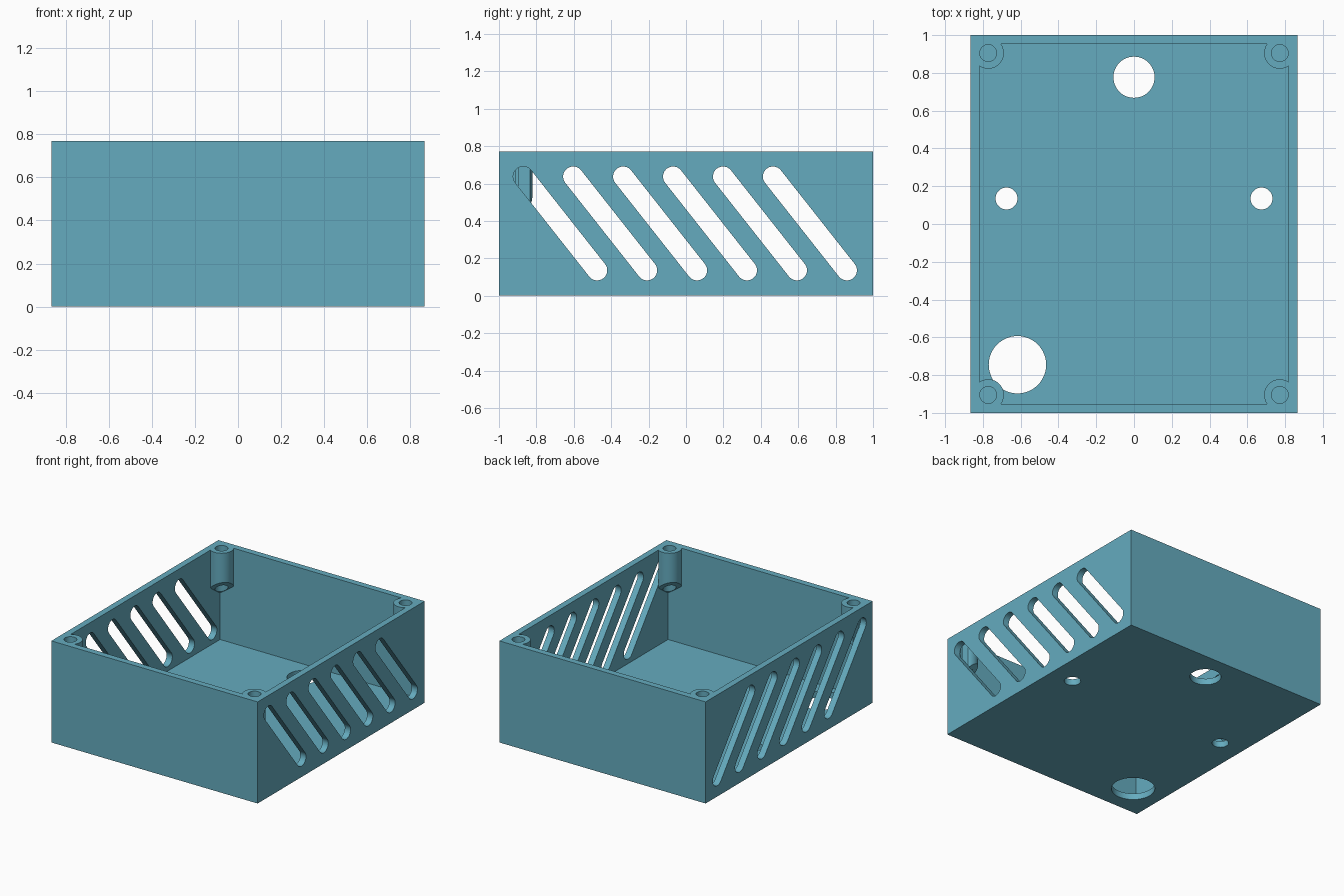
import bpy, bmesh, math
from mathutils import Vector, Matrix

if "Cube" in bpy.data.objects:
    bpy.data.objects.remove(bpy.data.objects["Cube"])

W, L, H, T = 0.865, 1.0, 0.77, 0.048     # half width, half length, height, wall
PX, PY, PR = 0.772, 0.905, 0.083         # screw post centre and radius

blue = bpy.data.materials.new("teal blue")
blue.diffuse_color = (0.13, 0.41, 0.52, 1)
blue.use_nodes = True
blue.node_tree.nodes["Principled BSDF"].inputs["Base Color"].default_value = blue.diffuse_color


def make(name, bm):
    bmesh.ops.recalc_face_normals(bm, faces=bm.faces)
    me = bpy.data.meshes.new(name)
    bm.to_mesh(me)
    bm.free()
    ob = bpy.data.objects.new(name, me)
    bpy.context.collection.objects.link(ob)
    me.materials.append(blue)
    return ob


def box(name, lo, hi):
    bm = bmesh.new()
    lo, hi = Vector(lo), Vector(hi)
    bmesh.ops.create_cube(bm, size=1, matrix=Matrix.Translation((lo + hi) / 2)
                          @ Matrix.Diagonal((*(hi - lo), 1)))
    return make(name, bm)


def cylinder(name, x, y, r, z0, z1, slope=None):
    bm = bmesh.new()
    bmesh.ops.create_cone(bm, cap_ends=True, segments=48, radius1=r, radius2=r, depth=z1 - z0,
                          matrix=Matrix.Translation((x, y, (z0 + z1) / 2)))
    if slope:  # trim the lower end with an inclined plane
        res = bmesh.ops.bisect_plane(bm, geom=bm.verts[:] + bm.edges[:] + bm.faces[:],
                                     plane_co=(x, y, 0.465), plane_no=slope, clear_inner=True)
        cut = [e for e in res["geom_cut"] if isinstance(e, bmesh.types.BMEdge)]
        bmesh.ops.contextual_create(bm, geom=cut)
    return make(name, bm)


def slot(name, x0, x1, top, bottom, r):
    # rounded slanted slot, extruded along x
    d = Vector(bottom) - Vector(top)
    a = math.atan2(d.y, d.x)
    pts = []
    for c, start in ((top, a + math.pi / 2), (bottom, a - math.pi / 2)):
        for i in range(17):
            t = start + math.pi * i / 16
            pts.append((c[0] + r * math.cos(t), c[1] + r * math.sin(t)))
    bm = bmesh.new()
    f = bm.faces.new([bm.verts.new((x0, y, z)) for y, z in pts])
    ext = bmesh.ops.extrude_face_region(bm, geom=[f])
    bmesh.ops.translate(bm, vec=(x1 - x0, 0, 0),
                        verts=[v for v in ext["geom"] if isinstance(v, bmesh.types.BMVert)])
    if f.is_valid and len(f.link_loops if hasattr(f, "link_loops") else f.loops) and \
            all(len(e.link_faces) == 1 for e in f.edges):
        bm.faces.remove(f)
        bmesh.ops.holes_fill(bm, edges=[e for e in bm.edges if e.is_boundary], sides=0)
    return make(name, bm)


def subtract(target, cutters):
    for c in cutters:
        m = target.modifiers.new("cut", 'BOOLEAN')
        m.operation, m.solver, m.object = 'DIFFERENCE', 'EXACT', c
        bpy.context.view_layer.objects.active = target
        bpy.ops.object.modifier_apply(modifier=m.name)
        bpy.data.objects.remove(c, do_unlink=True)


# Hollow interior, leaving the four corner screw posts standing
corners = [(sx, sy) for sx in (-1, 1) for sy in (-1, 1)]
cavity = box("cavity", (-W + T, -L + T, T), (W - T, L - T, 1.0))
subtract(cavity, [cylinder("post", sx * PX, sy * PY, PR, 0.2, 1.2,
                           slope=Vector((sx, sy, math.sqrt(2))))
                  for sx, sy in corners])

# Open case body
body = box("case_body", (-W, -L, 0), (W, L, H))
subtract(body, [cavity])

# Screw holes down the posts
subtract(body, [cylinder("screw_hole", sx * PX, sy * PY, 0.0445, 0.25, 1.0)
                for sx, sy in corners])

# Openings in the floor
subtract(body, [cylinder("floor_hole", x, y, r, -0.1, T + 0.1)
                for x, y, r in ((-0.617, -0.745, 0.152), (0, 0.777, 0.109),
                                (-0.675, 0.135, 0.058), (0.675, 0.135, 0.058))])

# Slanted vents on both side walls
for side in (-1, 1):
    subtract(body, [slot("vent", side * (W - T - 0.001), side * (W + 0.1),
                         (-0.87 + 0.267 * i, 0.637), (-0.475 + 0.267 * i, 0.136), 0.054)
                    for i in range(6)])

bpy.ops.object.select_all(action='DESELECT')
body.select_set(True)
bpy.context.view_layer.objects.active = body
bpy.ops.object.shade_smooth_by_angle(angle=math.radians(30))
